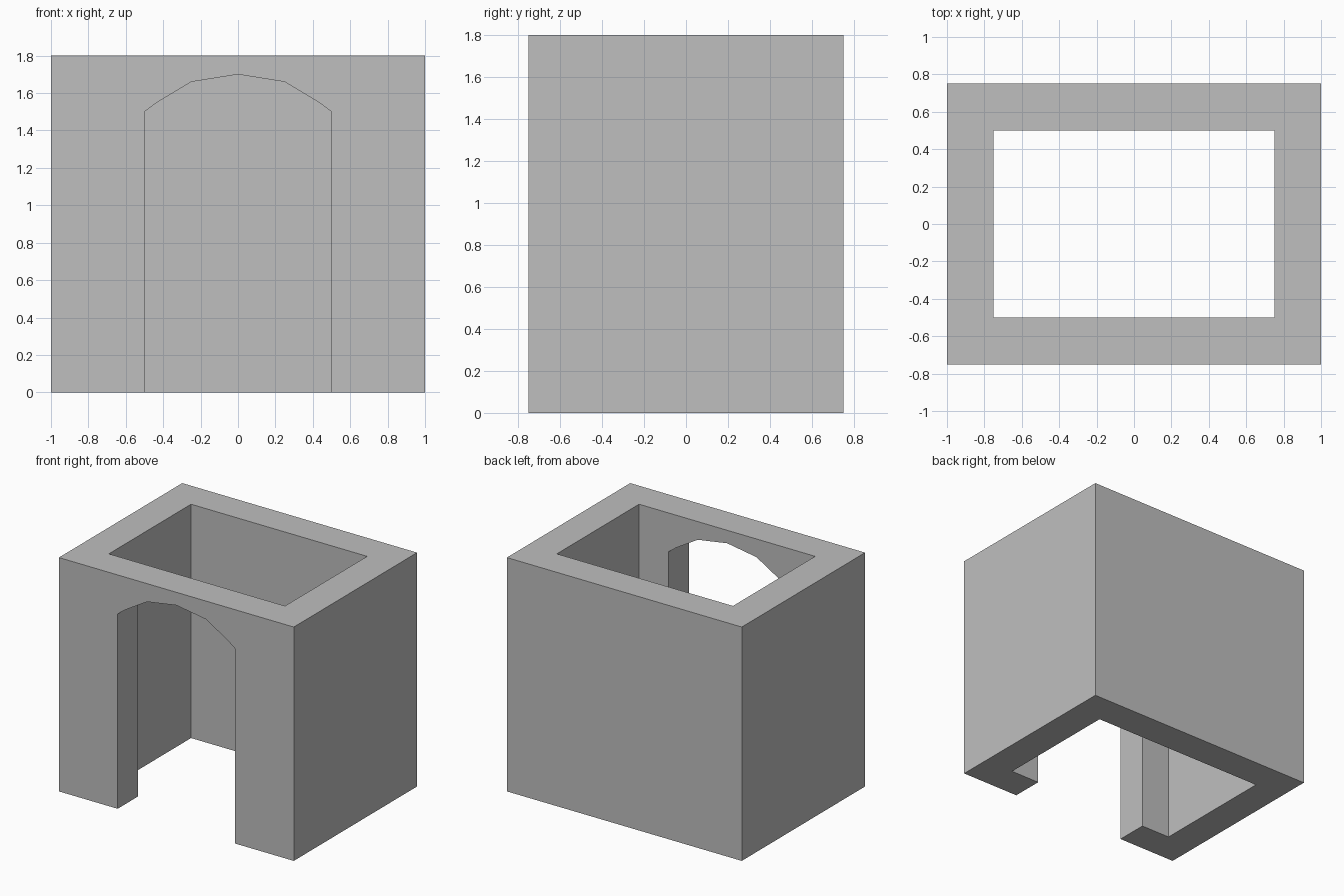
import bpy
import bmesh
from mathutils import Vector

default_cube = bpy.data.objects.get("Cube")
if default_cube:
    bpy.data.objects.remove(default_cube, do_unlink=True)

WIDTH, DEPTH, HEIGHT, WALL = 2.0, 1.5, 1.8, 0.25


def make_prism(name, outline, direction):
    """Extrude a closed outline of points into a solid object."""
    bm = bmesh.new()
    face = bm.faces.new([bm.verts.new(p) for p in outline])
    result = bmesh.ops.extrude_face_region(bm, geom=[face])
    moved = [g for g in result["geom"] if isinstance(g, bmesh.types.BMVert)]
    bmesh.ops.translate(bm, verts=moved, vec=Vector(direction))
    bmesh.ops.recalc_face_normals(bm, faces=bm.faces[:])
    mesh = bpy.data.meshes.new(name)
    bm.to_mesh(mesh)
    bm.free()
    obj = bpy.data.objects.new(name, mesh)
    bpy.context.collection.objects.link(obj)
    return obj


def rectangle(width, depth, z):
    x, y = width / 2, depth / 2
    return [(-x, -y, z), (x, -y, z), (x, y, z), (-x, y, z)]


def cut(target, cutter):
    """Subtract the cutter, apply the result and discard the cutter."""
    cutter.hide_render = True
    mod = target.modifiers.new("cut", 'BOOLEAN')
    mod.operation = 'DIFFERENCE'
    mod.solver = 'EXACT'
    mod.object = cutter
    bpy.context.view_layer.objects.active = target
    bpy.ops.object.modifier_apply(modifier=mod.name)
    bpy.data.objects.remove(cutter, do_unlink=True)


# Four walls around a shaft open at the top and bottom
walls = make_prism("walls", rectangle(WIDTH, DEPTH, 0), (0, 0, HEIGHT))
shaft = make_prism("shaft_cutter",
                   rectangle(WIDTH - 2 * WALL, DEPTH - 2 * WALL, -0.2),
                   (0, 0, HEIGHT + 0.4))
cut(walls, shaft)

# Arched doorway through the front wall only
right_half = [(0.5, -0.2), (0.5, 1.5), (0.433, 1.55), (0.25, 1.66)]
arch = right_half + [(0, 1.7)] + [(-x, z) for x, z in reversed(right_half)]
doorway = make_prism("doorway_cutter",
                     [(x, -DEPTH / 2 - 0.2, z) for x, z in arch],
                     (0, WALL + 0.4, 0))
cut(walls, doorway)

# Plain grey finish
grey = bpy.data.materials.new("light grey")
grey.use_nodes = True
colour = (0.52, 0.52, 0.52, 1)
grey.diffuse_color = colour
for node in grey.node_tree.nodes:
    if node.type == 'BSDF_PRINCIPLED':
        node.inputs["Base Color"].default_value = colour
walls.data.materials.clear()
walls.data.materials.append(grey)
for poly in walls.data.polygons:
    poly.material_index = 0
    poly.use_smooth = False
